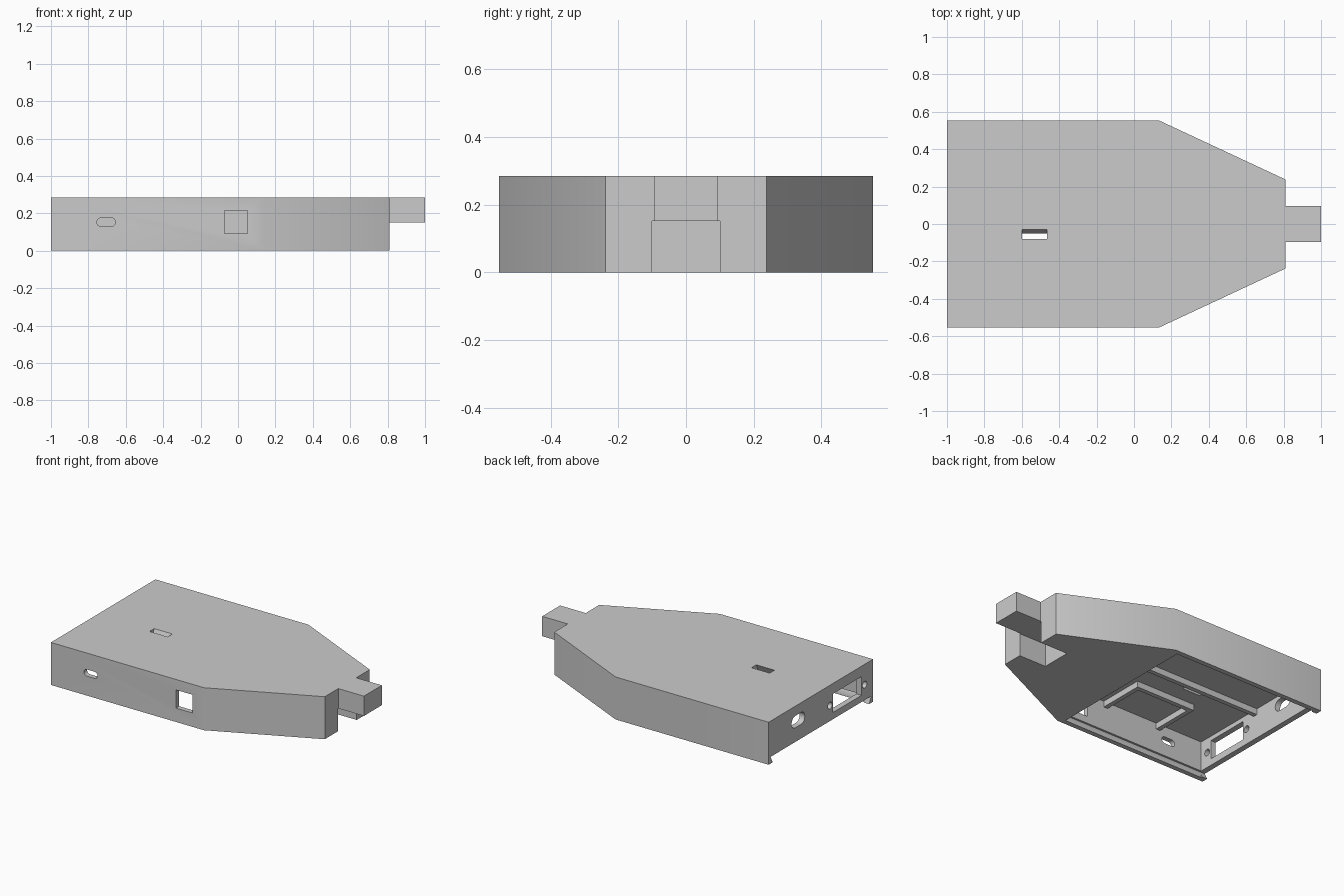
import bpy, bmesh, math

cube = bpy.data.objects.get("Cube")
if cube:
    bpy.data.objects.remove(cube, do_unlink=True)

grey = bpy.data.materials.new("plain_grey")
grey.use_nodes = True
COLOUR = (0.6, 0.6, 0.6, 1)
grey.diffuse_color = COLOUR
for node in grey.node_tree.nodes:
    if node.type == "BSDF_PRINCIPLED":
        node.inputs["Base Color"].default_value = COLOUR


def prism(name, profile, axis, lo, hi):
    """Extrude a 2D profile along one axis; the other two axes keep xyz order."""
    place = {"x": lambda a, b, t: (t, a, b),
             "y": lambda a, b, t: (a, t, b),
             "z": lambda a, b, t: (a, b, t)}[axis]
    bm = bmesh.new()
    face = bm.faces.new([bm.verts.new(place(a, b, lo)) for a, b in profile])
    ext = bmesh.ops.extrude_face_region(bm, geom=[face])
    moved = [v for v in ext["geom"] if isinstance(v, bmesh.types.BMVert)]
    bmesh.ops.translate(bm, verts=moved, vec=place(0, 0, hi - lo))
    bmesh.ops.recalc_face_normals(bm, faces=bm.faces)
    mesh = bpy.data.meshes.new(name)
    bm.to_mesh(mesh)
    bm.free()
    mesh.materials.append(grey)
    obj = bpy.data.objects.new(name, mesh)
    bpy.context.collection.objects.link(obj)
    return obj


def rect(a0, a1, b0, b1):
    return [(a0, b0), (a1, b0), (a1, b1), (a0, b1)]


def box(name, x0, x1, y0, y1, z0, z1):
    return prism(name, rect(x0, x1, y0, y1), "z", z0, z1)


def pill(a, b, width, height, steps=12):
    """Rounded slot outline; equal width and height give a circle."""
    r, side = height / 2, (width - height) / 2
    points = []
    for sign, start in ((1, -math.pi / 2), (-1, math.pi / 2)):
        for i in range(steps + 1):
            if side == 0 and i == steps:
                continue
            t = start + math.pi * i / steps
            points.append((a + sign * side + r * math.cos(t), b + r * math.sin(t)))
    return points


def activate(obj):
    bpy.ops.object.select_all(action="DESELECT")
    obj.select_set(True)
    bpy.context.view_layer.objects.active = obj


def cut(obj, cutter):
    cutter.hide_render = True
    activate(obj)
    mod = obj.modifiers.new("cut", "BOOLEAN")
    mod.operation = "DIFFERENCE"
    mod.solver = "EXACT"
    mod.object = cutter
    bpy.ops.object.modifier_apply(modifier=mod.name)
    bpy.data.objects.remove(cutter, do_unlink=True)


TOP, CEILING = 0.285, 0.245
INNER = 0.52

# Outer shell with tapered nose
half = [(-1, 0.553), (0.135, 0.553), (0.81, 0.238)]
outline = half + [(x, -y) for x, y in reversed(half)]
body = prism("body_shell", outline, "z", 0, TOP)

# Open cavity, sliding-lid groove and nose socket
cut(body, box("cavity", -0.962, 0.1, -INNER, INNER, -0.1, CEILING))
groove = [(-0.49, -0.04), (0.49, -0.04), (0.533, 0.045), (-0.533, 0.045)]
cut(body, prism("lid_groove", groove, "x", -1.1, 0.1))
cut(body, box("nose_socket", 0.61, 0.9, -0.1, 0.1, -0.1, 0.152))

# Slanted slot in the roof
slant = [(-0.1225, 0.2), (-0.0725, 0.2), (-0.0225, 0.3), (-0.0725, 0.3)]
cut(body, prism("roof_slot", slant, "x", -0.6, -0.465))

# Openings in the long front wall
cut(body, prism("side_slot", pill(-0.705, 0.153, 0.1, 0.045), "y", -0.7, -0.45))
cut(body, prism("side_window", rect(-0.073, 0.05, 0.093, 0.215), "y", -0.7, -0.45))

# Openings in the end wall: port, screw holes and rounded slot
cut(body, prism("end_port", rect(-0.43, -0.13, 0.09, 0.215), "x", -1.1, -0.9))
for y in (-0.465, -0.098):
    cut(body, prism("screw_hole", pill(y, 0.148, 0.045, 0.045), "x", -1.1, -0.9))
cut(body, prism("end_slot", pill(0.24, 0.18, 0.14, 0.08), "x", -1.1, -0.9))
activate(body)
bpy.ops.object.shade_smooth_by_angle()

# Tongue that matches the nose socket
box("nose_tongue", 0.81, 1, -0.095, 0.095, 0.152, TOP)

# Ribs under the roof: one long rail and a three-sided tray
RIB = 0.205
box("long_rib", -0.962, -0.1, -0.03, 0, RIB, CEILING)
box("tray_rib_long", -0.64, -0.2, -0.235, -0.205, RIB, CEILING)
for name, x in (("tray_rib_end", -0.64), ("tray_rib_nose", -0.23)):
    box(name, x, x + 0.03, -INNER, -0.235, RIB, CEILING)
